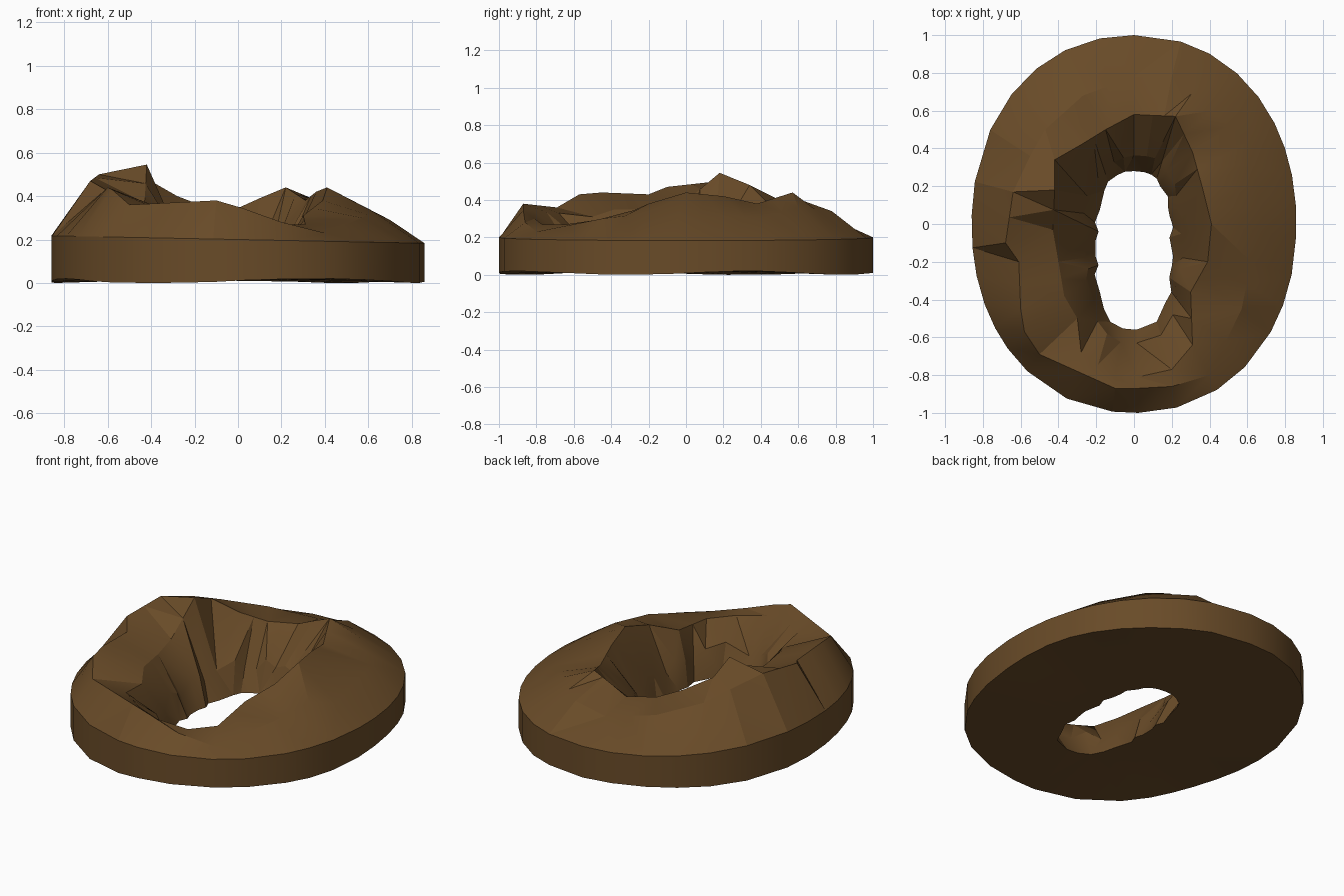
import bpy, bmesh, math
from mathutils import Vector

if "Cube" in bpy.data.objects:
    bpy.data.objects.remove(bpy.data.objects["Cube"])

brown = bpy.data.materials.new("earth brown")
brown.diffuse_color = (0.14, 0.07, 0.021, 1)
brown.use_nodes = True
brown.node_tree.nodes["Principled BSDF"].inputs["Base Color"].default_value = brown.diffuse_color

# Ridge stations around the ring: outer ridge xyz, inner ridge xyz
RIDGE = [
    (0, .78, .30, 0, .58, .345), (-.27, .68, .34, -.15, .5, .35),
    (-.47, .5, .40, -.28, .42, .40), (-.55, .36, .45, -.42, .34, .48),
    (-.64, .17, .50, -.42, .18, .545), (-.68, -.1, .47, -.43, -.03, .37),
    (-.61, -.2, .43, -.4, -.2, .35), (-.6, -.45, .44, -.37, -.38, .35),
    (-.58, -.57, .43, -.3, -.5, .31), (-.5, -.69, .36, -.28, -.68, .33),
    (-.1, -.87, .38, -.1, -.81, .34), (.02, -.87, .345, .02, -.81, .30),
    (.2, -.86, .28, .2, -.77, .27), (.4, -.8, .23, .31, -.64, .27),
    (.57, -.45, .30, .30, -.36, .31), (.62, -.2, .33, .39, -.2, .38),
    (.70, -.05, .29, .41, 0, .44), (.65, .2, .31, .36, .2, .42),
    (.6, .43, .31, .31, .38, .38), (.41, .6, .36, .22, .57, .44),
    (.2, .78, .34, .1, .575, .39),
]


def oval(p, cy, rx, ry, n):
    """Point on a rounded oval in the direction of p."""
    x, y = p.x / rx, (p.y - cy) / ry
    r = (abs(x) ** n + abs(y) ** n) ** (1 / n)
    return x / r * rx, cy + y / r * ry


# One cross-section per station, plus one between stations for a rounder wall
sections = []
for i, s in enumerate(RIDGE):
    t = RIDGE[(i + 1) % len(RIDGE)]
    steps = [0, .5] if math.dist(s[:2], t[:2]) > .22 else [0]
    for f in steps:
        v = [a + (b - a) * f for a, b in zip(s, t)]
        outer, inner = Vector(v[:3]), Vector(v[3:])
        ox, oy = oval(outer, 0, .86, 1.0, 2.12)
        hx, hy = oval(inner, -.14, .2, .42, 2.7)
        k = len(sections)
        wobble = 1 + .06 * math.sin(k * 2.4)
        hx *= wobble
        floor = .01 + .01 * math.sin(k * .8)
        hole = Vector((hx, hy, .02))
        mid = inner.lerp(hole, .72)
        mid.z = .16 + .04 * math.sin(k * 1.9)
        sections.append([Vector((ox, oy, floor)),
                         Vector((ox, oy, .2 - .02 * ox)),
                         outer, inner, mid, hole])

# Rocky ring mound lofted around the hole, closed underneath
bm = bmesh.new()
rings = [[bm.verts.new(p) for p in sec] for sec in sections]
n = len(rings)
for i in range(n):
    a, b = rings[i], rings[(i + 1) % n]
    for j in range(6):
        k = (j + 1) % 6
        bm.faces.new((a[j], a[k], b[k], b[j]))
bmesh.ops.triangulate(bm, faces=bm.faces[:], quad_method='SHORT_EDGE')
bmesh.ops.recalc_face_normals(bm, faces=bm.faces[:])
mesh = bpy.data.meshes.new("rocky_ring_mound")
bm.to_mesh(mesh)
bm.free()
mesh.materials.append(brown)
ob = bpy.data.objects.new("rocky_ring_mound", mesh)
bpy.context.collection.objects.link(ob)

# Smooth the round side wall, keep the facets on top
bpy.context.view_layer.objects.active = ob
ob.select_set(True)
bpy.ops.object.shade_smooth_by_angle(angle=math.radians(20))
